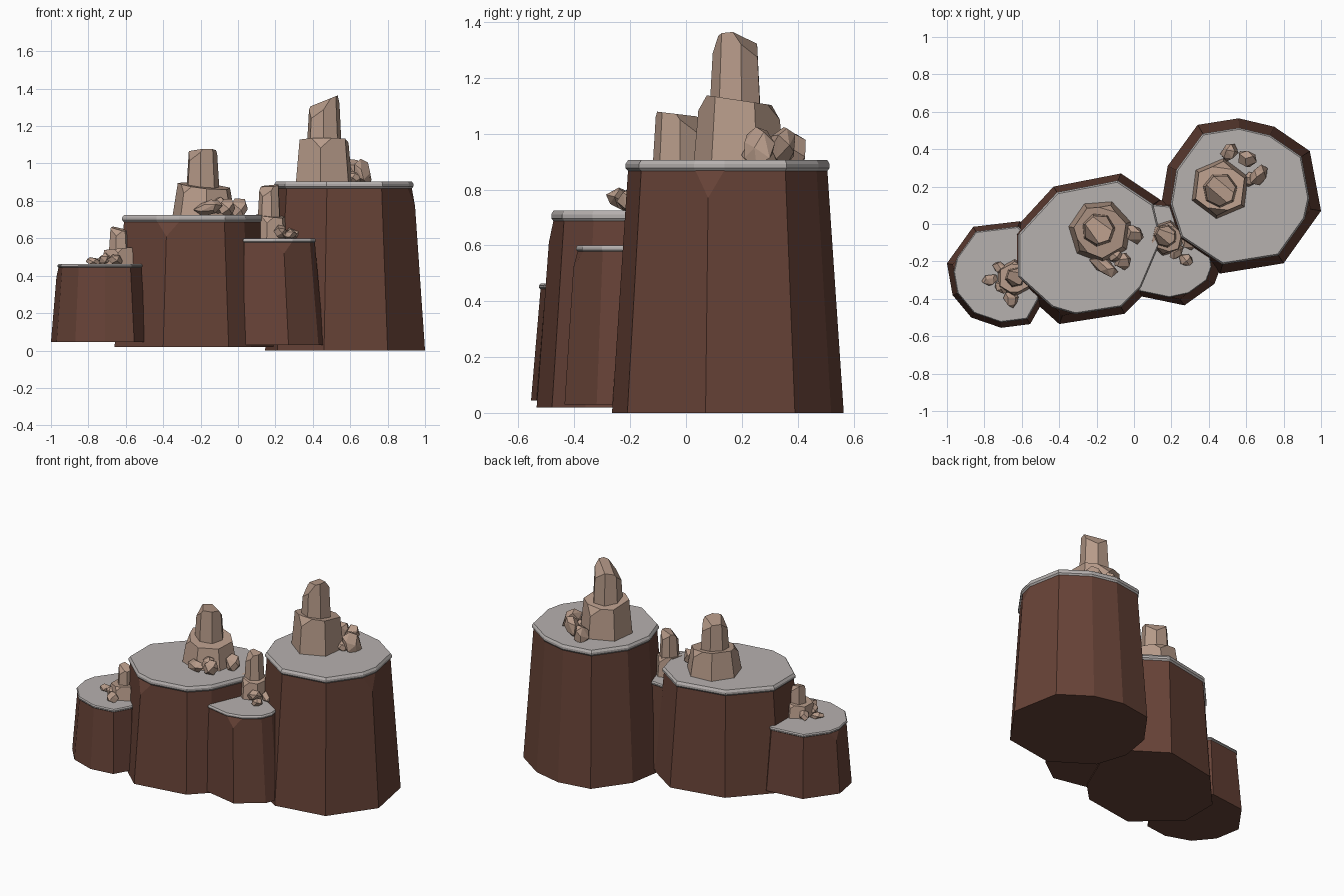
import bpy
import bmesh
import random
from math import sin, cos, tau
from mathutils import Vector, Matrix

cube = bpy.data.objects.get("Cube")
if cube:
    bpy.data.objects.remove(cube, do_unlink=True)
random.seed(4)


def material(name, color):
    mat = bpy.data.materials.new(name)
    mat.use_nodes = True
    mat.diffuse_color = (*color, 1)
    mat.node_tree.nodes["Principled BSDF"].inputs["Base Color"].default_value = (*color, 1)
    return mat


BROWN = material("brown cliff", (0.135, 0.055, 0.038))
GREY = material("grey ledge", (0.47, 0.44, 0.43))
BEIGE = material("beige rock", (0.47, 0.325, 0.25))


def finish(bm, name, mat):
    bmesh.ops.recalc_face_normals(bm, faces=bm.faces)
    mesh = bpy.data.meshes.new(name)
    bm.to_mesh(mesh)
    bm.free()
    mesh.materials.append(mat)
    obj = bpy.data.objects.new(name, mesh)
    bpy.context.collection.objects.link(obj)
    return obj


def loft(rings):
    """Closed solid through rings of equal length."""
    bm = bmesh.new()
    loops = [[bm.verts.new(p) for p in ring] for ring in rings]
    for low, high in zip(loops, loops[1:]):
        for i in range(len(low)):
            j = (i + 1) % len(low)
            bm.faces.new((low[i], low[j], high[j], high[i]))
    bm.faces.new(loops[0][::-1])
    bm.faces.new(loops[-1])
    bm.normal_update()
    return bm


def chip(bm, point, normal):
    """Slice a corner off flat."""
    bmesh.ops.bisect_plane(bm, geom=bm.verts[:] + bm.edges[:] + bm.faces[:],
                           plane_co=point, plane_no=normal, clear_outer=True)
    bmesh.ops.holes_fill(bm, edges=[e for e in bm.edges if e.is_boundary])
    bm.normal_update()


def scaled(points, center, factor, z):
    return [Vector((center[0] + (p[0] - center[0]) * factor,
                    center[1] + (p[1] - center[1]) * factor, z)) for p in points]


def mesa(name, outline, center, taper, bottom, top, thickness, corner, drop, tilt):
    low = scaled(outline, center, 1, bottom)
    high = scaled(outline, center, taper, top)
    bm = loft([low, high])
    # one broken corner under the ledge
    tip = high[corner].lerp(low[corner], drop / (top - bottom))
    before = (high[corner - 1] - high[corner]).normalized()
    after = (high[(corner + 1) % len(high)] - high[corner]).normalized()
    out = -(before + after).normalized()
    chip(bm, tip, (out.x, out.y, tilt))
    lid = max(bm.faces, key=lambda f: f.calc_center_median().z)
    rim = [v.co.copy() for v in lid.verts]
    finish(bm, name + "_cliff", BROWN)
    # ledge slab follows the broken rim
    levels = ((1.0, -0.1), (1.025, 0.2), (1.025, 0.6), (1.0, 1.0))
    mid = sum(rim, Vector()) / len(rim)
    finish(loft([scaled(rim, mid, s, top + thickness * h) for s, h in levels]),
           name + "_ledge", GREY)


def stone(name, center, sides, radius, shrink, bottom, top, slope, turn):
    """Tapered column with a sloping top and one chipped shoulder."""
    rings = []
    for r, z, lean in ((radius, bottom, 0), (radius * shrink, top, 1)):
        ring = []
        for i in range(sides):
            a = tau * i / sides + turn
            x, y = r * cos(a), r * sin(a)
            ring.append(Vector((center[0] + x, center[1] + y,
                                z + lean * (x * slope[0] + y * slope[1]))))
        rings.append(ring)
    bm = loft(rings)
    for i in (1, 4):
        corner = rings[1][i].lerp(rings[0][i], 0.22)
        out = rings[1][i] - Vector((*center, rings[1][i].z))
        out.normalize()
        chip(bm, corner, (out.x, out.y, 0.7))
    finish(bm, name, BEIGE)


def boulder(name, spot, size, lean):
    bm = bmesh.new()
    turn = Matrix.Rotation(lean, 3, "Y") @ Matrix.Rotation(lean * 2, 3, "Z")
    for i in range(14):
        # evenly spread directions with some jitter
        h = 1 - 2 * (i + 0.5) / 14
        a = i * 2.4 + random.uniform(-0.3, 0.3)
        r = (1 - h * h) ** 0.5
        p = Vector((r * cos(a) * size[0], r * sin(a) * size[1], h * size[2]))
        bm.verts.new(turn @ p * random.uniform(0.95, 1.15) + Vector(spot))
    hull = bmesh.ops.convex_hull(bm, input=bm.verts)
    bmesh.ops.delete(bm, geom=[v for v in hull["geom_interior"]
                               if isinstance(v, bmesh.types.BMVert)], context="VERTS")
    bmesh.ops.dissolve_limit(bm, angle_limit=0.25, verts=bm.verts, edges=bm.edges)
    finish(bm, name, BEIGE)


# Tall mesa
mesa("tall", [(1, .07), (.94, .39), (.75, .52), (.56, .565), (.34, .53), (.18, .31),
              (.145, .1), (.21, -.1), (.46, -.265), (.8, -.21)],
     (.57, .145), .86, 0, .87, .035, 0, .1, .3)
stone("tall_base_rock", (.46, .19), 6, .165, .86, .88, 1.12, (0, -.15), .4)
stone("tall_pillar", (.46, .18), 7, .1, .82, 1, 1.335, (.4, 0), .2)
boulder("tall_boulder_a", (.51, .385, .94), (.05, .045, .07), .2)
boulder("tall_boulder_b", (.6, .35, .96), (.045, .05, .075), .4)
boulder("tall_boulder_c", (.665, .26, .955), (.04, .06, .075), -.3)
boulder("tall_boulder_d", (.62, .24, .925), (.05, .04, .035), .1)

# Wide mesa
mesa("wide", [(-.66, -.05), (-.66, -.3), (-.4, -.535), (-.05, -.48), (.07, -.36),
              (.19, -.08), (.14, .13), (-.07, .27), (-.43, .2)][::-1],
     (-.24, -.12), .88, .02, .69, .035, 6, .08, .45)
stone("wide_base_rock", (-.18, -.04), 7, .175, .82, .7, .88, (-.1, .1), .3)
stone("wide_pillar", (-.19, -.03), 7, .095, .82, .8, 1.07, (0, -.12), .1)
boulder("wide_boulder_a", (0, -.055, .76), (.05, .055, .055), .3)
boulder("wide_boulder_b", (-.16, -.225, .76), (.085, .04, .04), -.3)
boulder("wide_boulder_c", (-.06, -.2, .765), (.05, .045, .05), .3)
boulder("wide_boulder_d", (-.1, -.17, .775), (.05, .04, .045), -.2)

# Low mesa
mesa("low", [(-1, -.21), (-.97, -.38), (-.87, -.5), (-.71, -.555), (-.555, -.535),
             (-.49, -.42), (-.48, -.12), (-.61, .015), (-.86, -.015)],
     (-.72, -.27), .88, .045, .445, .018, 0, .05, .4)
stone("low_base_rock", (-.64, -.29), 6, .105, .82, .44, .545, (.1, 0), .5)
stone("low_pillar", (-.635, -.285), 6, .058, .82, .5, .65, (-.2, .2), .2)
boulder("low_boulder_a", (-.77, -.3, .475), (.045, .03, .022), .2)
boulder("low_boulder_b", (-.715, -.235, .485), (.045, .03, .03), -.3)
boulder("low_boulder_c", (-.655, -.4, .485), (.04, .045, .028), .3)
boulder("low_boulder_d", (-.71, -.34, .49), (.04, .03, .03), -.4)

# Narrow mesa
mesa("narrow", [(.03, -.385), (.27, -.435), (.43, -.32), (.46, -.24), (.42, 0),
                (.23, .12), (.11, .13), (.04, -.1)],
     (.05, -.14), .88, .03, .58, .02, 1, .06, .45)
stone("narrow_base_rock", (.175, -.075), 6, .1, .84, .57, .72, (-.1, .1), .3)
stone("narrow_pillar", (.168, -.065), 7, .065, .82, .66, .88, (.15, .15), .4)
boulder("narrow_boulder_a", (.29, -.1, .625), (.035, .045, .028), .3)
boulder("narrow_boulder_b", (.275, -.19, .62), (.04, .035, .025), -.3)
boulder("narrow_boulder_c", (.225, -.15, .635), (.045, .03, .035), .4)
